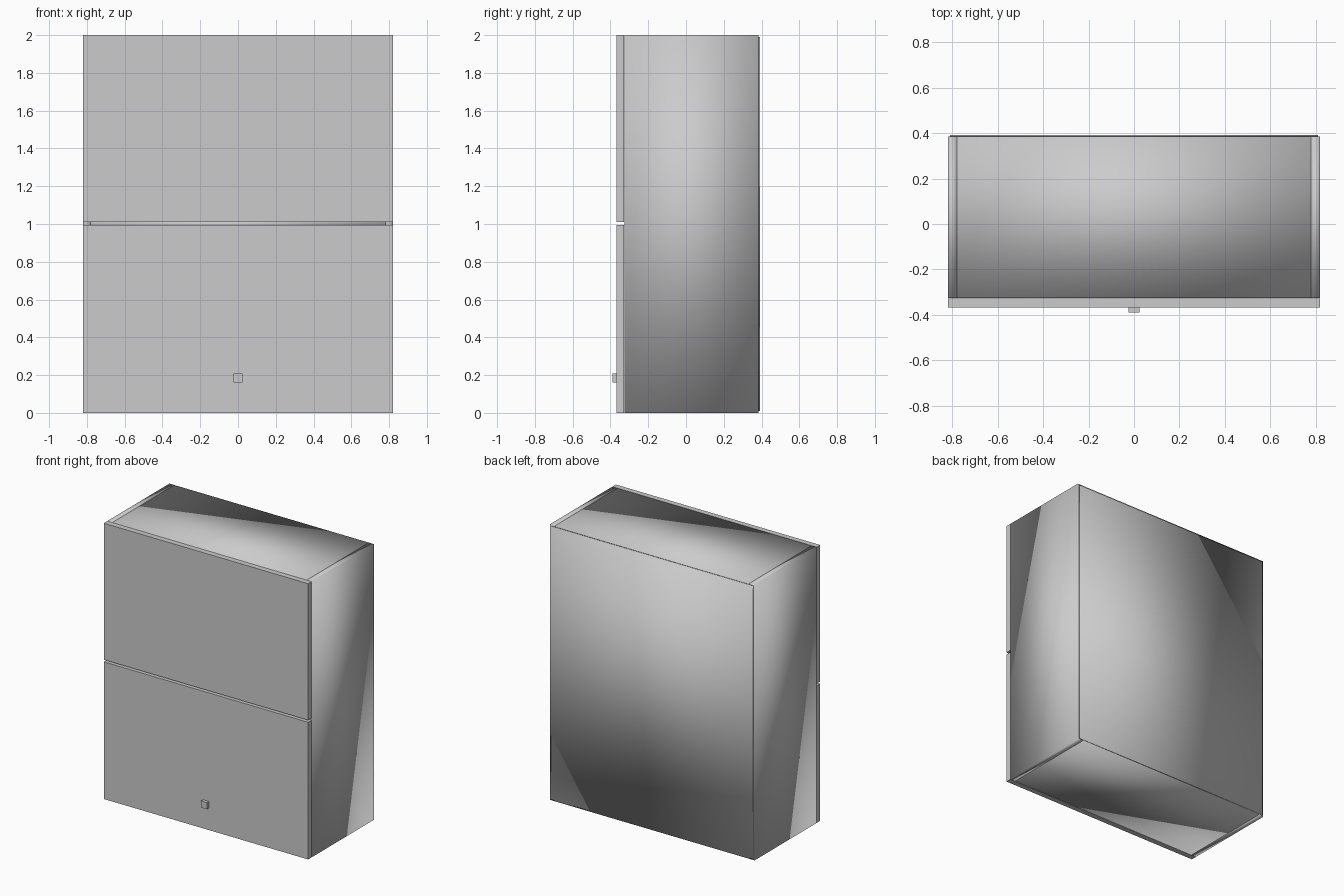
import bpy

cube = bpy.data.objects.get("Cube")
if cube:
    bpy.data.objects.remove(cube, do_unlink=True)

# One plain grey finish
grey = bpy.data.materials.new("light_grey")
grey.use_nodes = True
grey.diffuse_color = (0.6, 0.6, 0.6, 1)
grey.node_tree.nodes["Principled BSDF"].inputs["Base Color"].default_value = (0.6, 0.6, 0.6, 1)

WIDTH, BOARD = 1.64, 0.04
HALF = WIDTH / 2
INNER = HALF - BOARD
FRONT, BACK = -0.325, 0.385      # carcass depth limits
DOOR_FRONT = -0.367


def board(name, x, y, z, smooth=False):
    """Box spanning the given (low, high) ranges."""
    spans = (x, y, z)
    bpy.ops.mesh.primitive_cube_add(size=1, location=[(a + b) / 2 for a, b in spans])
    obj = bpy.context.object
    obj.name = obj.data.name = name
    obj.scale = [b - a for a, b in spans]
    bpy.ops.object.transform_apply(location=False, rotation=False, scale=True)
    obj.data.materials.append(grey)
    if smooth:
        bpy.ops.object.shade_smooth()
    return obj


# Carcass sides
for name, side in (("left_side", 1), ("right_side", -1)):
    board(name, sorted((side * INNER, side * HALF)), (FRONT, BACK), (0, 2), True)

# Horizontal boards: bottom, middle shelf, top
for name, low in (("bottom_board", 0), ("middle_shelf", 0.98), ("top_board", 2 - BOARD)):
    board(name, (-INNER, INNER), (FRONT, BACK), (low, low + BOARD), True)

# Thin back panel, slightly inset from the outline
board("back_panel", (-HALF + 0.01, HALF - 0.01), (BACK, BACK + 0.007), (0.01, 1.99), True)

# Two flap doors with a narrow gap between them
for name, z in (("lower_door", (0, 0.995)), ("upper_door", (1.01, 2))):
    board(name, (-HALF, HALF), (DOOR_FRONT, FRONT - 0.002), z)

# Small square knob on the lower door
board("knob", (-0.024, 0.024), (-0.39, DOOR_FRONT), (0.16, 0.208))
